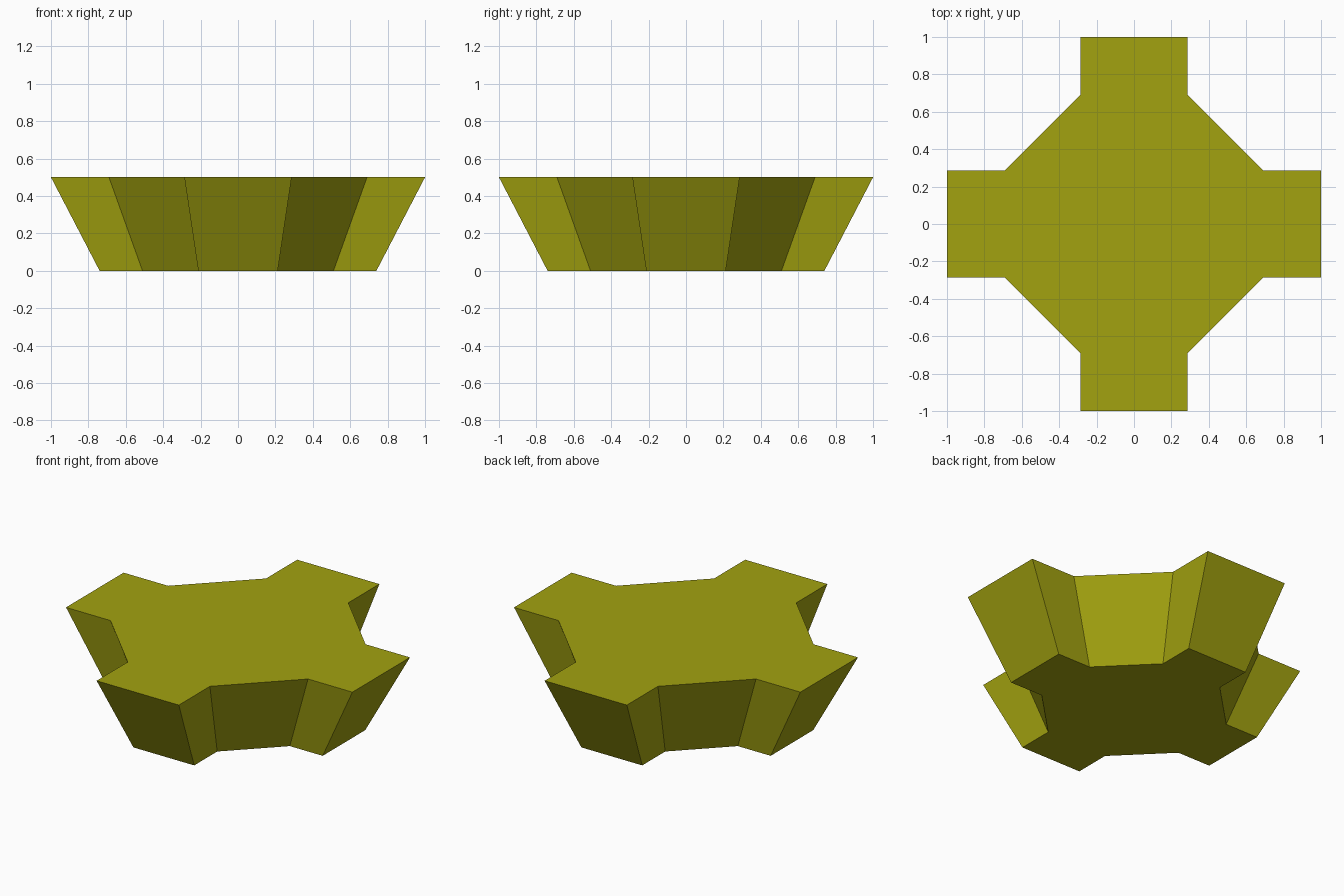
import bpy
import bmesh
from mathutils import Matrix

if "Cube" in bpy.data.objects:
    bpy.data.objects.remove(bpy.data.objects["Cube"])

HEIGHT = 0.5
BASE_SCALE = 0.74  # the block narrows towards its base

olive = bpy.data.materials.new("olive yellow")
olive.diffuse_color = (0.36, 0.36, 0.005, 1.0)
olive.use_nodes = True
olive.node_tree.nodes["Principled BSDF"].inputs["Base Color"].default_value = olive.diffuse_color

# One arm of the cross outline, repeated by quarter turns
arm = [(0.69, -0.287), (1.0, -0.287), (1.0, 0.287), (0.69, 0.287)]
outline = []
for quarter in range(4):
    for x, y in arm:
        for _ in range(quarter):
            x, y = -y, x
        outline.append((x, y))

# Tapered cross block: extrude the base outline up and widen the top
bm = bmesh.new()
base = bm.faces.new([bm.verts.new((x * BASE_SCALE, y * BASE_SCALE, 0)) for x, y in outline])
result = bmesh.ops.extrude_face_region(bm, geom=[base], use_keep_orig=True)
top = [v for v in result["geom"] if isinstance(v, bmesh.types.BMVert)]
bmesh.ops.scale(bm, vec=(1 / BASE_SCALE, 1 / BASE_SCALE, 1), verts=top)
bmesh.ops.translate(bm, vec=(0, 0, HEIGHT), verts=top)
bmesh.ops.recalc_face_normals(bm, faces=bm.faces)

mesh = bpy.data.meshes.new("tapered_cross_block")
bm.to_mesh(mesh)
bm.free()
mesh.materials.append(olive)
block = bpy.data.objects.new("tapered_cross_block", mesh)
bpy.context.collection.objects.link(block)
